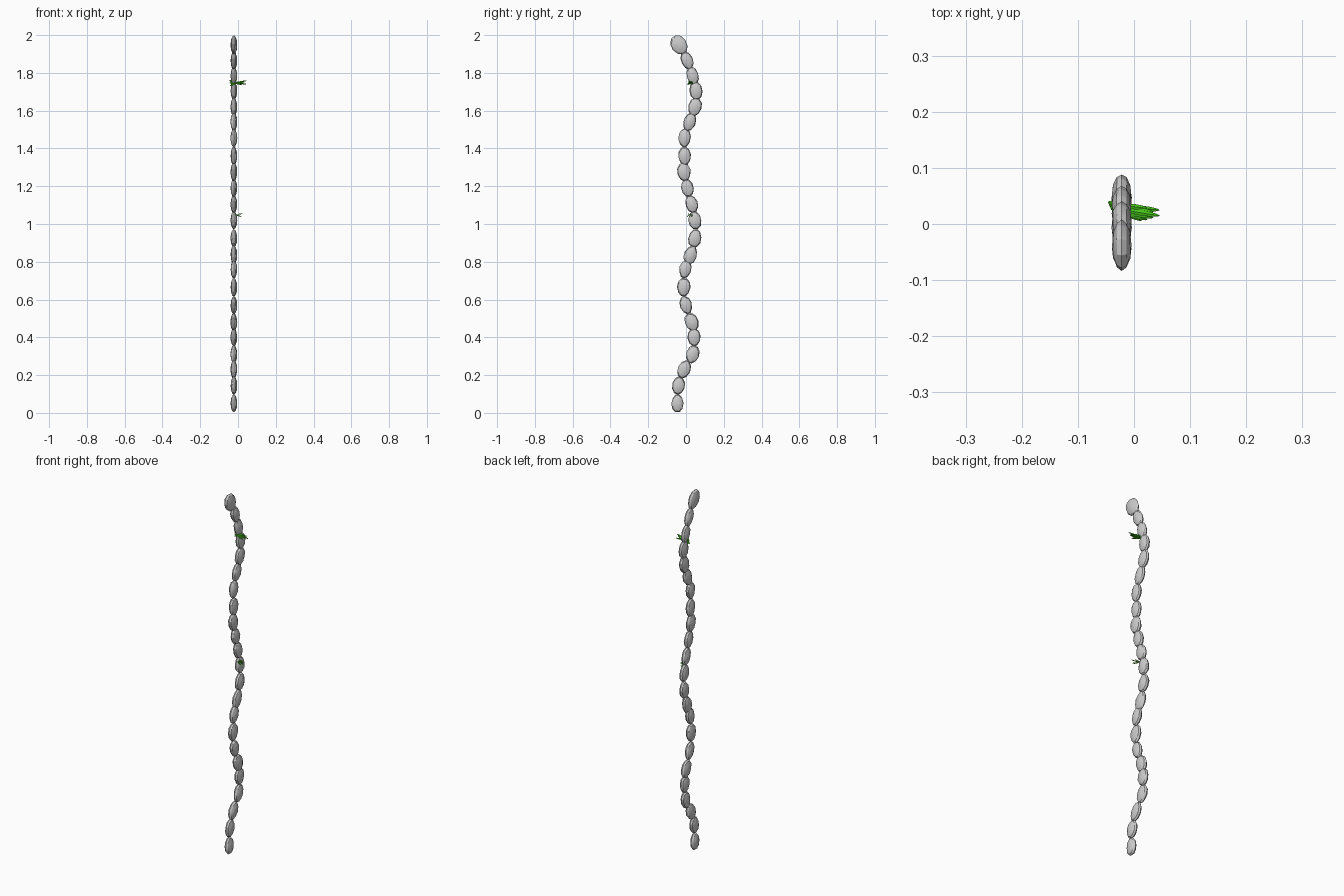
import bpy, bmesh, math, random
from mathutils import Vector, Matrix

if "Cube" in bpy.data.objects:
    bpy.data.objects.remove(bpy.data.objects["Cube"])

random.seed(4)
leaf_mat = bpy.data.materials.new("leaf_green")
leaf_mat.diffuse_color = (0.06, 0.55, 0.01, 1)
leaf_mat.use_nodes = True
leaf_mat.node_tree.nodes["Principled BSDF"].inputs["Base Color"].default_value = leaf_mat.diffuse_color


def finish(bm, name, mat=None, smooth=True):
    me = bpy.data.meshes.new(name)
    bm.to_mesh(me)
    bm.free()
    ob = bpy.data.objects.new(name, me)
    bpy.context.collection.objects.link(ob)
    if mat:
        me.materials.append(mat)
    if smooth:
        bpy.context.view_layer.objects.active = ob
        ob.select_set(True)
        bpy.ops.object.shade_smooth_by_angle(angle=math.radians(25))
        ob.select_set(False)
    return ob


def stone(name, y, z, tilt, half_w, half_h):
    """Flat pebble: a low-poly sphere with its pole along x, widened and chipped."""
    bm = bmesh.new()
    bmesh.ops.create_uvsphere(bm, u_segments=10, v_segments=6, radius=1)
    egg = random.uniform(-0.14, 0.14)
    spin = random.uniform(0, 0.6)
    bm.transform(Matrix.Rotation(math.pi / 2, 4, 'Y') @ Matrix.Rotation(spin, 4, 'Z'))
    for v in bm.verts:
        j = 1 + random.uniform(-0.05, 0.05)
        x, a, b = v.co
        v.co = (x * 0.0175 * j, a * half_w * j * (1 + egg * b), b * half_h)
    bm.transform(Matrix.Translation((-0.022, y, z)) @ Matrix.Rotation(-tilt, 4, 'X'))
    return finish(bm, name)


# Winding column of stones: (y, z) centres
path = [(-.045, .051), (-.04, .145), (-.01, .23), (.035, .31), (.043, .4), (.03, .48),
        (.0, .57), (-.012, .665), (-.004, .76), (.024, .837), (.047, .925), (.047, 1.02),
        (.03, 1.105), (.008, 1.19), (-.011, 1.275), (-.007, 1.36), (-.007, 1.455),
        (.019, 1.54), (.047, 1.62), (.053, 1.705), (.035, 1.785), (.006, 1.865),
        (-.037, 1.948)]
last = len(path) - 1
for i, (y, z) in enumerate(path):
    lo, hi = path[max(i - 1, 0)], path[min(i + 1, last)]
    tilt = math.atan2(hi[0] - lo[0], hi[1] - lo[1]) * 1.1 + random.uniform(-.08, .08)
    w, h = random.uniform(.031, .036), random.uniform(.048, .052)
    if i == last:
        w, h = .042, .055
    stone(f"stone_{i + 1:02d}", y, z, tilt, w, h)


def tuft(name, blades):
    """Slim pointed leaves, each given as start, end and half width."""
    bm = bmesh.new()
    for start, end, r in blades:
        a, b = Vector(start), Vector(end)
        d = b - a
        rot = d.to_track_quat('Z', 'Y').to_matrix().to_4x4()
        m = Matrix.Translation((a + b) / 2) @ rot @ Matrix.Diagonal((r, r * .6, d.length / 2, 1))
        bmesh.ops.create_uvsphere(bm, u_segments=6, v_segments=6, radius=1, matrix=m)
    finish(bm, name, leaf_mat)


# Upper leaf tuft wraps past both faces of the stone
upper = []
for k in range(7):
    t = k / 6
    upper.append(((-.025, .022 + .012 * t, 1.745 + random.uniform(-.006, .006)),
                  (.024 + .022 * (k % 3) / 2, .008 + .02 * t, 1.737 + .022 * ((k * 3) % 7) / 6), .0055))
for k in range(4):
    upper.append(((-.01, .030, 1.745), (-.042 - .0016 * k, .027 + .004 * k, 1.732 + .010 * k), .006))
tuft("upper_leaves", upper)

# Small lower leaf tuft
lower = [((-.015, .032 - .004 * k, 1.05), (.014 + .004 * (k % 4), .03 - .006 * k, 1.038 + .008 * ((k * 2) % 4)), .003)
         for k in range(5)]
tuft("lower_leaves", lower)
